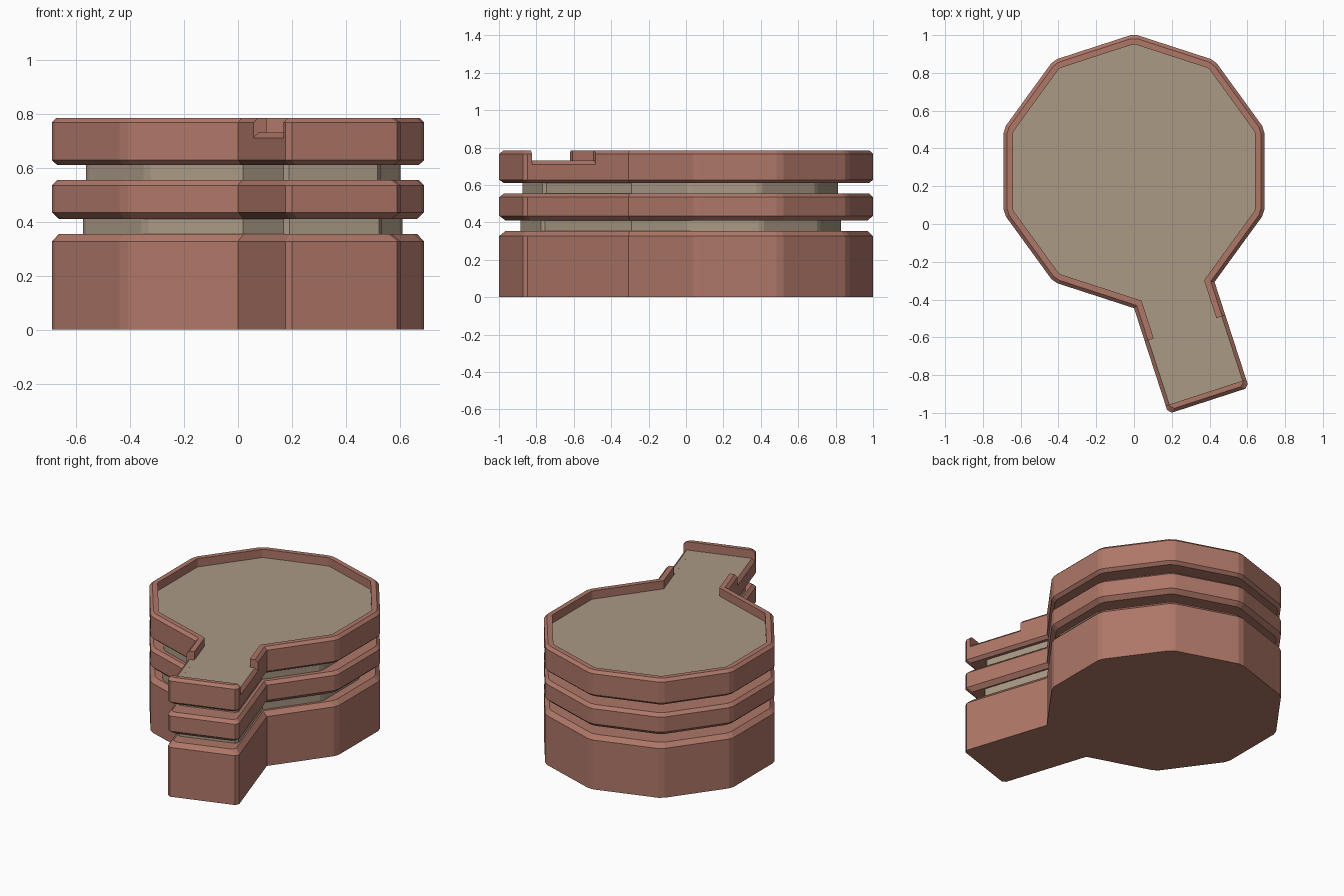
import bpy, bmesh
from math import sin, cos, radians
from mathutils import Vector

if "Cube" in bpy.data.objects:
    bpy.data.objects.remove(bpy.data.objects["Cube"])

R, CY, WING, CH = 0.7255, 0.28, 0.588, 0.02


def material(name, rgb):
    m = bpy.data.materials.new(name)
    m.diffuse_color = (*rgb, 1)
    m.use_nodes = True
    m.node_tree.nodes["Principled BSDF"].inputs["Base Color"].default_value = m.diffuse_color
    return m


BROWN = material("brown_wall", (0.43, 0.185, 0.14))
TAN = material("tan_floor", (0.40, 0.32, 0.235))

# footprint: ten-sided body with a rectangular wing on one front side
out = Vector((sin(radians(18)), -cos(radians(18))))
plan = [Vector((R * cos(radians(-54 + 36 * k)), CY + R * sin(radians(-54 + 36 * k)))) for k in range(10)]
left_root, right_root = plan[9].copy(), plan[0].copy()
plan += [left_root + out * WING, right_root + out * WING]


def footprint(inset=0.0, chamfer=CH):
    """Inset the plan, then cut its convex corners."""
    n = len(plan)
    pts = []
    for i, p in enumerate(plan):
        a = (p - plan[i - 1]).normalized()
        b = (plan[(i + 1) % n] - p).normalized()
        na, nb = Vector((-a.y, a.x)), Vector((-b.y, b.x))
        pts.append(p + (na + nb) * inset / (1 + na.dot(nb)))
    loop = []
    for i, p in enumerate(pts):
        a = (p - pts[i - 1]).normalized()
        b = (pts[(i + 1) % n] - p).normalized()
        if a.x * b.y - a.y * b.x > 0:
            loop += [p - a * chamfer, p + b * chamfer]
        else:
            loop.append(p)
    return loop


def loft(name, rings, mat):
    """Closed solid through (outline, z) rings, capped at both ends."""
    bm = bmesh.new()
    vs = [[bm.verts.new((p[0], p[1], z)) for p in pts] for pts, z in rings]
    n = len(vs[0])
    for lo, hi in zip(vs, vs[1:]):
        for i in range(n):
            j = (i + 1) % n
            bm.faces.new((lo[i], lo[j], hi[j], hi[i]))
    bm.faces.new(vs[0][::-1])
    bm.faces.new(vs[-1])
    bmesh.ops.recalc_face_normals(bm, faces=bm.faces)
    me = bpy.data.meshes.new(name)
    bm.to_mesh(me)
    bm.free()
    ob = bpy.data.objects.new(name, me)
    bpy.context.collection.objects.link(ob)
    me.materials.append(mat)
    return ob


def tier(name, profile):
    return loft(name, [(footprint(d, c), z) for d, z, c in profile], BROWN)


# brown storeys with chamfered rims
tier("ground_storey", [(0, 0, CH), (0, 0.327, CH), (0.027, 0.355, CH)])
tier("middle_storey", [(0.027, 0.41, CH), (0, 0.435, CH), (0, 0.535, CH), (0.02, 0.555, CH)])
roof = tier("roof_storey", [(0.02, 0.61, CH), (0, 0.628, CH), (0, 0.767, CH), (0.018, 0.785, CH),
                            (0.05, 0.785, 0.005), (0.05, 0.73, 0.005)])

# recessed window bands, the footprint scaled about a pivot
pivot = Vector((0.125, -0.2))
for name, s, z0, z1 in (("lower_window_band", 0.857, 0.34, 0.42), ("upper_window_band", 0.845, 0.54, 0.62)):
    ring = [pivot + (p - pivot) * s for p in footprint()]
    loft(name, [(ring, z0), (ring, z1)], TAN)

# gaps in the parapet on both sides of the wing
across = right_root - left_root
w = across.length
across.normalize()
zc = 0.7303
profile = [(-0.05, zc - 0.07), (0.02, zc), (w - 0.02, zc), (w + 0.05, zc - 0.07), (w + 0.05, 0.9), (-0.05, 0.9)]
bm = bmesh.new()
ends = []
for t in (0.185, WING - 0.045):
    row = []
    for u, z in profile:
        p = left_root + across * u + out * t
        row.append(bm.verts.new((p.x, p.y, z)))
    ends.append(row)
for i in range(6):
    j = (i + 1) % 6
    bm.faces.new((ends[0][i], ends[0][j], ends[1][j], ends[1][i]))
bm.faces.new(ends[0])
bm.faces.new(ends[1])
bmesh.ops.recalc_face_normals(bm, faces=bm.faces)
me = bpy.data.meshes.new("gap_cutter")
bm.to_mesh(me)
bm.free()
cutter = bpy.data.objects.new("gap_cutter", me)
bpy.context.collection.objects.link(cutter)
mod = roof.modifiers.new("gaps", "BOOLEAN")
mod.operation, mod.solver, mod.object = "DIFFERENCE", "EXACT", cutter
bpy.context.view_layer.objects.active = roof
bpy.ops.object.modifier_apply(modifier=mod.name)
bpy.data.objects.remove(cutter)

# tan roof floor
roof.data.materials.clear()
roof.data.materials.append(BROWN)
roof.data.materials.append(TAN)
for f in roof.data.polygons:
    f.material_index = int(f.normal.z > 0.99 and 0.72 < f.center.z < 0.74)
